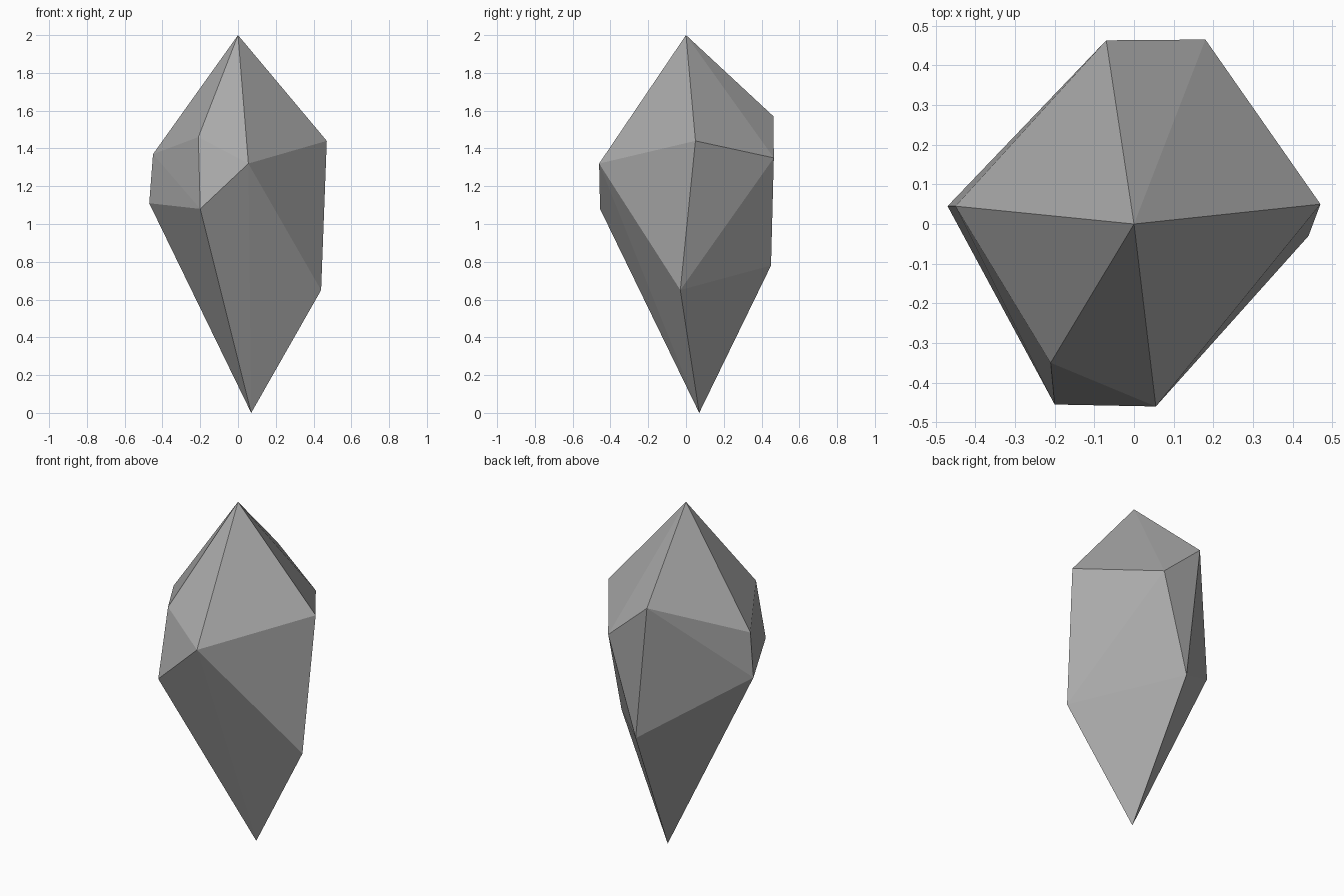
import bpy
import bmesh

cube = bpy.data.objects.get("Cube")
if cube:
    bpy.data.objects.remove(cube, do_unlink=True)

# Single stone colour
GREY = (0.4, 0.4, 0.4, 1.0)
stone = bpy.data.materials.new("grey_stone")
stone.use_nodes = True
stone.diffuse_color = GREY
stone.node_tree.nodes["Principled BSDF"].inputs["Base Color"].default_value = GREY

# Corners of the faceted shard
tips = [(0, 0, 2), (0.07, 0.07, 0)]
upper_ring = [
    (0.055, -0.46, 1.32),
    (0.47, 0.05, 1.44),
    (0.18, 0.465, 1.35),
    (-0.07, 0.463, 1.57),
    (-0.45, 0.045, 1.37),
    (-0.21, -0.35, 1.46),
]
lower_ring = [
    (-0.2, -0.455, 1.08),
    (0.44, -0.03, 0.65),
    (0.012, 0.45, 0.78),
    (-0.47, 0.045, 1.11),
]

# Wrap flat facets around the corners
bm = bmesh.new()
for corner in tips + upper_ring + lower_ring:
    bm.verts.new(corner)
bmesh.ops.convex_hull(bm, input=bm.verts[:])
bmesh.ops.recalc_face_normals(bm, faces=bm.faces[:])

mesh = bpy.data.meshes.new("crystal_shard")
bm.to_mesh(mesh)
bm.free()
mesh.materials.append(stone)
shard = bpy.data.objects.new("crystal_shard", mesh)
bpy.context.collection.objects.link(shard)
